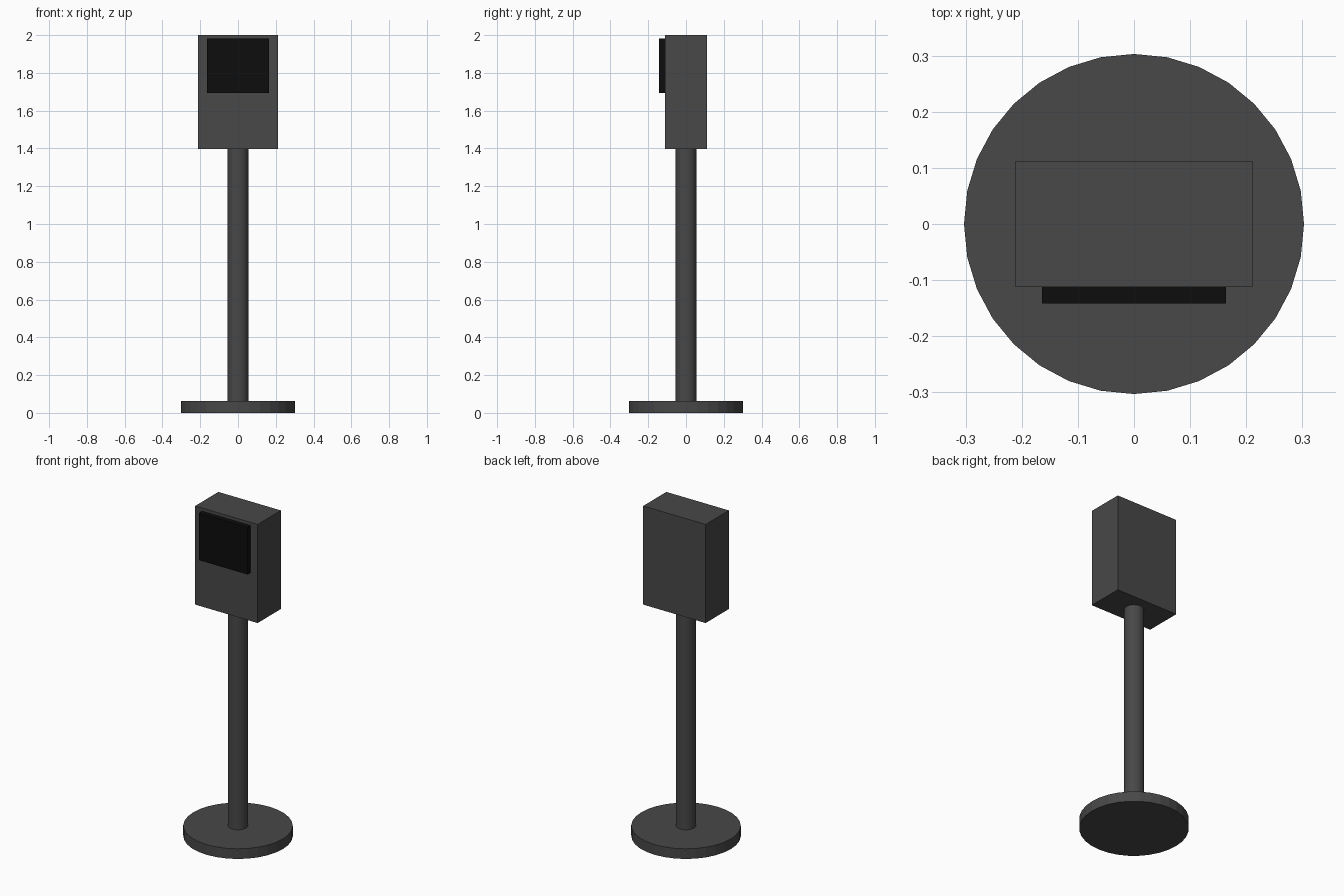
import bpy

if "Cube" in bpy.data.objects:
    bpy.data.objects.remove(bpy.data.objects["Cube"])


def material(name, value):
    mat = bpy.data.materials.new(name)
    mat.diffuse_color = (value, value, value, 1)
    mat.use_nodes = True
    mat.node_tree.nodes["Principled BSDF"].inputs["Base Color"].default_value = mat.diffuse_color
    return mat


dark_grey = material("dark_grey", 0.065)
black = material("black", 0.004)


def finish(name, mat):
    obj = bpy.context.object
    obj.name = name
    obj.data.materials.append(mat)
    return obj


def cylinder(name, radius, z0, z1, mat):
    bpy.ops.mesh.primitive_cylinder_add(
        vertices=32, radius=radius, depth=z1 - z0, location=(0, 0, (z0 + z1) / 2))
    return finish(name, mat)


def box(name, x, y, z, mat):
    spans = (x, y, z)
    bpy.ops.mesh.primitive_cube_add(size=1, location=[(a + b) / 2 for a, b in spans])
    bpy.context.object.scale = [b - a for a, b in spans]
    bpy.ops.object.transform_apply(location=False, rotation=False, scale=True)
    return finish(name, mat)


# Round foot and upright post
cylinder("base", 0.303, 0, 0.062, dark_grey)
cylinder("post", 0.055, 0.062, 1.398, dark_grey)

# Housing with the raised screen on its front
box("housing", (-0.211, 0.211), (-0.112, 0.112), (1.398, 2.0), dark_grey)
box("screen", (-0.164, 0.164), (-0.142, -0.112), (1.693, 1.981), black)
